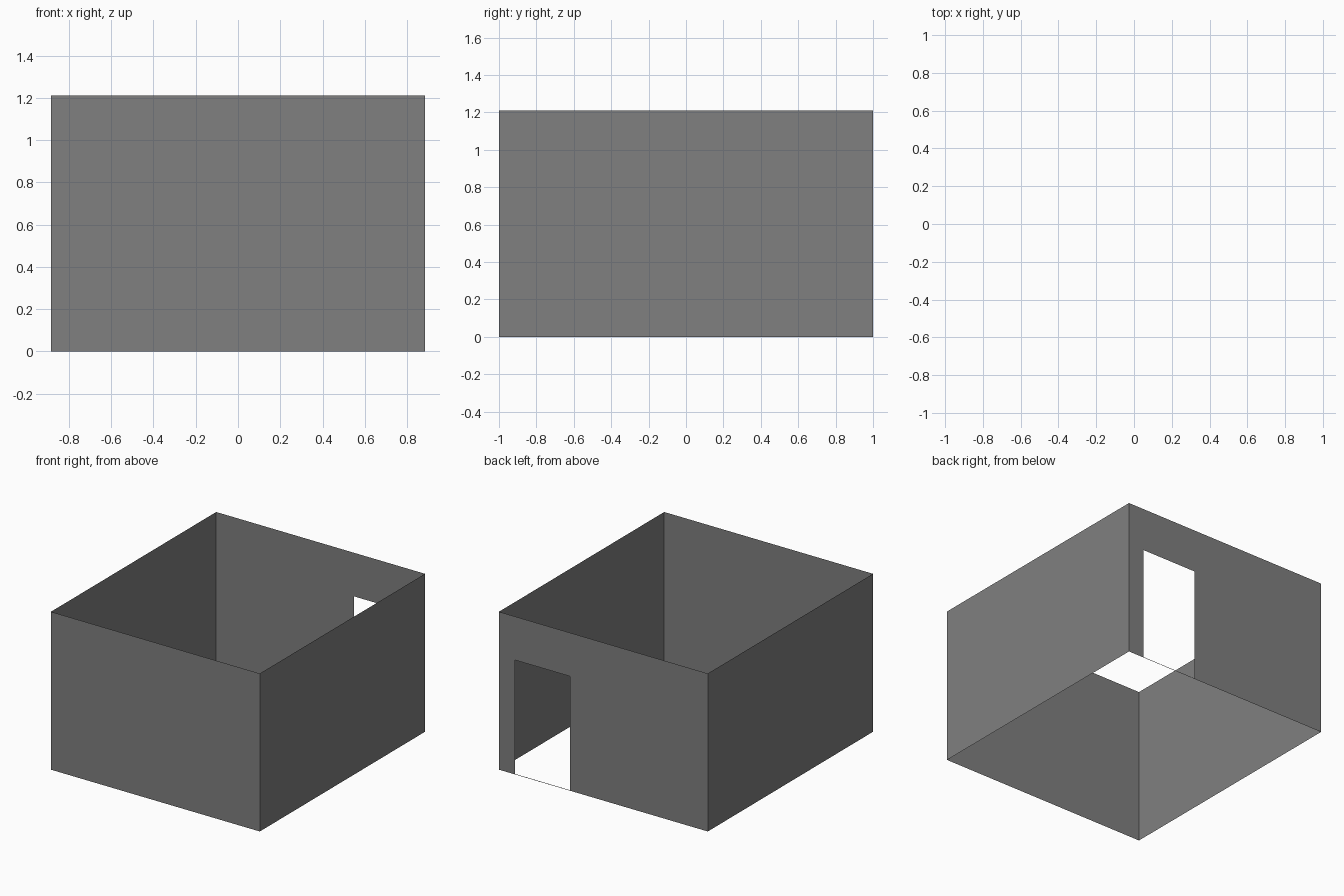
import bpy
import bmesh

if "Cube" in bpy.data.objects:
    bpy.data.objects.remove(bpy.data.objects["Cube"])

HX, HY, H = 0.885, 1.0, 1.21             # half width, half depth, wall height
DOOR_L, DOOR_R = 0.283, 0.75             # doorway x range in the back wall
SILL, DOOR_TOP = 0.004, 0.876            # doorway z range

grey = bpy.data.materials.new("wall grey")
grey.diffuse_color = (0.214, 0.214, 0.214, 1.0)
grey.use_nodes = True
grey.node_tree.nodes["Principled BSDF"].inputs["Base Color"].default_value = grey.diffuse_color


def wall(name, start, end, hole=None):
    """Paper-thin upright wall from start to end (counter-clockwise = outward normals).
    hole = (u0, u1, z0, z1), with u as a fraction along the wall."""
    us, zs = [0.0, 1.0], [0.0, H]
    if hole:
        us = [0.0, hole[0], hole[1], 1.0]
        zs = [0.0, hole[2], hole[3], H]
    bm = bmesh.new()
    grid = [[bm.verts.new((start[0] + (end[0] - start[0]) * u,
                           start[1] + (end[1] - start[1]) * u, z)) for z in zs]
            for u in us]
    for i in range(len(us) - 1):
        for j in range(len(zs) - 1):
            if hole and (i, j) == (1, 1):
                continue                 # leave the doorway open
            bm.faces.new((grid[i][j], grid[i + 1][j],
                          grid[i + 1][j + 1], grid[i][j + 1]))
    mesh = bpy.data.meshes.new(name)
    bm.to_mesh(mesh)
    bm.free()
    mesh.materials.append(grey)
    obj = bpy.data.objects.new(name, mesh)
    bpy.context.collection.objects.link(obj)
    return obj


# Plain walls
wall("front_wall", (-HX, -HY), (HX, -HY))
wall("right_wall", (HX, -HY), (HX, HY))
wall("left_wall", (-HX, HY), (-HX, -HY))

# Back wall with a doorway and a thin threshold, running from +x to -x
wall("back_wall", (HX, HY), (-HX, HY),
     hole=((HX - DOOR_R) / (2 * HX), (HX - DOOR_L) / (2 * HX), SILL, DOOR_TOP))
